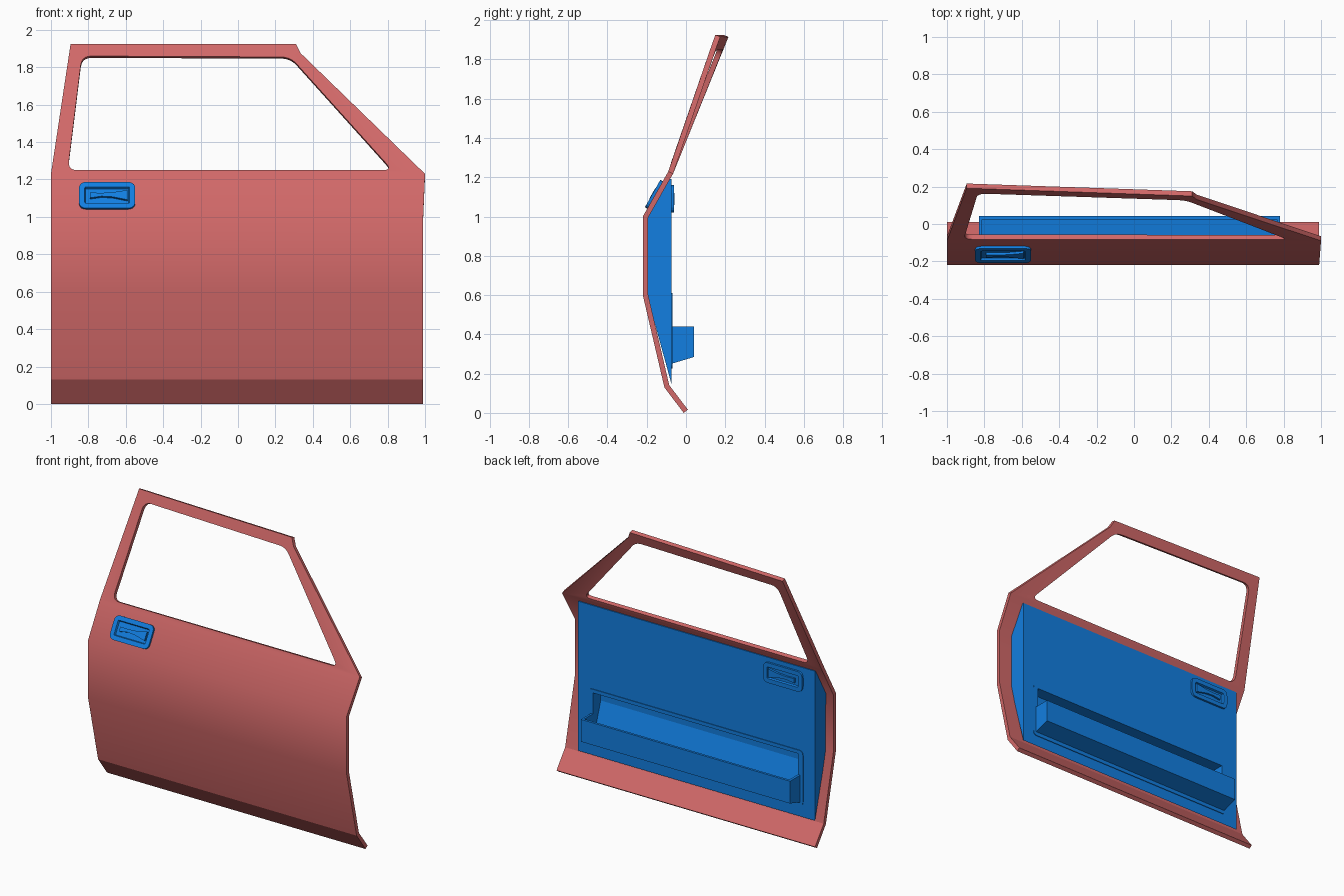
import bpy, bmesh
from mathutils import Vector, Matrix

cube = bpy.data.objects.get("Cube")
if cube:
    bpy.data.objects.remove(cube, do_unlink=True)


def material(name, rgb):
    m = bpy.data.materials.new(name)
    m.use_nodes = True
    m.diffuse_color = (*rgb, 1)
    m.node_tree.nodes["Principled BSDF"].inputs["Base Color"].default_value = (*rgb, 1)
    return m


RED = material("red_paint", (0.64, 0.14, 0.14))
BLUE = material("blue_trim", (0.006, 0.21, 0.75))


def finish(name, bm, mat):
    bmesh.ops.recalc_face_normals(bm, faces=bm.faces[:])
    mesh = bpy.data.meshes.new(name)
    bm.to_mesh(mesh)
    bm.free()
    mesh.materials.append(mat)
    obj = bpy.data.objects.new(name, mesh)
    bpy.context.collection.objects.link(obj)
    return obj


def rounded(points, r, steps=5):
    """Round each corner of a closed 2D outline."""
    out = []
    pts = [Vector(p) for p in points]
    for i, p in enumerate(pts):
        a = p + (pts[i - 1] - p).normalized() * r
        b = p + (pts[(i + 1) % len(pts)] - p).normalized() * r
        for k in range(steps + 1):
            t = k / steps
            out.append(a * (1 - t) ** 2 + p * 2 * t * (1 - t) + b * t * t)
    return out


def add_prism(bm, outline, place, lo, hi):
    """Extrude a 2D outline from lo to hi; place maps (a, b, depth) to 3D."""
    low = [bm.verts.new(place(a, b, lo)) for a, b in outline]
    high = [bm.verts.new(place(a, b, hi)) for a, b in outline]
    bm.faces.new(low[::-1])
    cap = bm.faces.new(high)
    for i in range(len(low)):
        j = (i + 1) % len(low)
        bm.faces.new((low[i], low[j], high[j], high[i]))
    return cap


def side_prism(name, outline, x0, x1):
    bm = bmesh.new()
    add_prism(bm, outline, lambda y, z, x: (x, y, z), x0, x1)
    return finish(name, bm, BLUE)


# Door skin: side profile as (y, z, right edge x), bottom to belt line
BELT = 1.23
PROFILE = [(-0.012, 0, 0.99), (-0.11, 0.13, 0.99), (-0.22, 0.6, 0.99),
           (-0.22, 1.0, 0.99), (-0.09, BELT, 1.0)]


def skin_y(x, z):
    if z >= BELT:
        return -0.09 + (z - BELT) * (0.36 - 0.05 * x)
    for (y0, z0, _), (y1, z1, _) in zip(PROFILE, PROFILE[1:]):
        if z <= z1:
            return y0 + (y1 - y0) * (z - z0) / (z1 - z0)


def build_skin(thickness=0.027):
    bm = bmesh.new()
    rows = [(bm.verts.new((-1, 0, z)), bm.verts.new((x, 0, z))) for _, z, x in PROFILE]
    for (a, b), (c, d) in zip(rows, rows[1:]):
        bm.faces.new((a, b, d, c))
    # window frame between the outer edge and the rounded opening
    top = [(1.0, BELT), (0.335, 1.875), (0.31, 1.925), (-0.895, 1.925), (-1, BELT)]
    outer = [rows[-1][1]] + [bm.verts.new((x, 0, z)) for x, z in top[1:-1]] + [rows[-1][0]]
    opening = rounded([(-0.91, 1.25), (0.825, 1.25), (0.28, 1.855), (-0.835, 1.86)], 0.05)
    inner = [bm.verts.new((x, 0, z)) for x, z in opening]
    edges = []
    for loop in (outer, inner):
        for i, v in enumerate(loop):
            pair = (loop[i - 1], v)
            edges.append(bm.edges.get(pair) or bm.edges.new(pair))
    bmesh.ops.triangle_fill(bm, use_beauty=True, edges=edges, normal=(0, -1, 0))
    for v in bm.verts:
        v.co.y = skin_y(v.co.x, v.co.z)
    bmesh.ops.recalc_face_normals(bm, faces=bm.faces[:])
    bm.normal_update()
    # thicken toward the inside
    inward = {v.co.to_tuple(4): v.normal * (1 if v.normal.y > 0 else -1) for v in bm.verts}
    new = bmesh.ops.extrude_face_region(bm, geom=bm.faces[:], use_keep_orig=True)["geom"]
    for v in [g for g in new if isinstance(g, bmesh.types.BMVert)]:
        v.co += inward[v.co.to_tuple(4)] * thickness
    bmesh.ops.recalc_face_normals(bm, faces=bm.faces[:])
    # smooth sheet with a crisp rim and sill crease
    for f in bm.faces:
        f.smooth = True
    for e in bm.edges:
        sill = all(abs(v.co.z - 0.14) < 0.03 for v in e.verts)
        e.smooth = not sill and e.calc_face_angle(0) < 0.6
    return finish("door_skin", bm, RED)


build_skin()

# Inner trim panel, pocket tray and its raised border
BACK = -0.075
trim = side_prism("inner_panel", [(BACK, 0.15), (-0.198, 0.6), (-0.198, 1.0),
                                  (-0.095, 1.19), (BACK, 1.19)], -0.94, 0.885)
tray = side_prism("pocket_tray", [(BACK, 0.25), (0.042, 0.285), (0.042, 0.44),
                                  (BACK, 0.44)], -0.83, 0.78)
bm = bmesh.new()
border = rounded([(-0.85, 0.225), (0.80, 0.225), (0.80, 0.61), (-0.85, 0.61)], 0.03)
add_prism(bm, border, lambda x, z, y: (x, y, z), BACK - 0.004, BACK + 0.005)
rim = finish("pocket_border", bm, BLUE)

# Hollow the pocket
cutter = side_prism("pocket_cutter", [(-0.088, 0.30), (-0.155, 0.5), (-0.155, 0.585),
                                      (0.025, 0.585), (0.025, 0.31)], -0.812, 0.765)
cutter.hide_render = True
for part in (trim, tray, rim):
    mod = part.modifiers.new("pocket", "BOOLEAN")
    mod.operation = "DIFFERENCE"
    mod.solver = "EXACT"
    mod.object = cutter
    bpy.context.view_layer.objects.active = part
    bpy.ops.object.modifier_apply(modifier=mod.name)
bpy.data.objects.remove(cutter, do_unlink=True)


# Door handles: rounded plate with a recess and a waisted pull
def handle(name, centre, up, out, height):
    centre, up, out = Vector(centre), Vector(up).normalized(), Vector(out).normalized()

    def place(u, v, w):
        return centre + Vector((u, 0, 0)) + up * v + out * w

    w, h = 0.15, height / 2
    bm = bmesh.new()
    cap = add_prism(bm, rounded([(-w, -h), (w, -h), (w, h), (-w, h)], 0.04), place, -0.01, 0.014)
    bmesh.ops.recalc_face_normals(bm, faces=bm.faces[:])
    bmesh.ops.inset_individual(bm, faces=[cap], thickness=0.03, use_even_offset=True)
    bmesh.ops.inset_individual(bm, faces=[cap], thickness=0.005, depth=-0.012,
                               use_even_offset=True)
    finish(name + "_plate", bm, BLUE)
    bm = bmesh.new()
    pull = [(-0.09, -0.018), (-0.03, -0.008), (0.03, -0.012), (0.11, -0.03),
            (0.11, 0.03), (0.03, 0.016), (-0.03, 0.012), (-0.09, 0.014)]
    add_prism(bm, pull, place, 0, 0.016)
    finish(name + "_pull", bm, BLUE)


slope = Vector((0, 0.13, 0.23))
handle("outer_handle", (-0.70, skin_y(-0.7, 1.11), 1.11), slope, (0, -slope.z, slope.y), 0.16)
handle("inner_handle", (-0.70, BACK, 1.09), (0, 0, 1), (0, 1, 0), 0.14)
